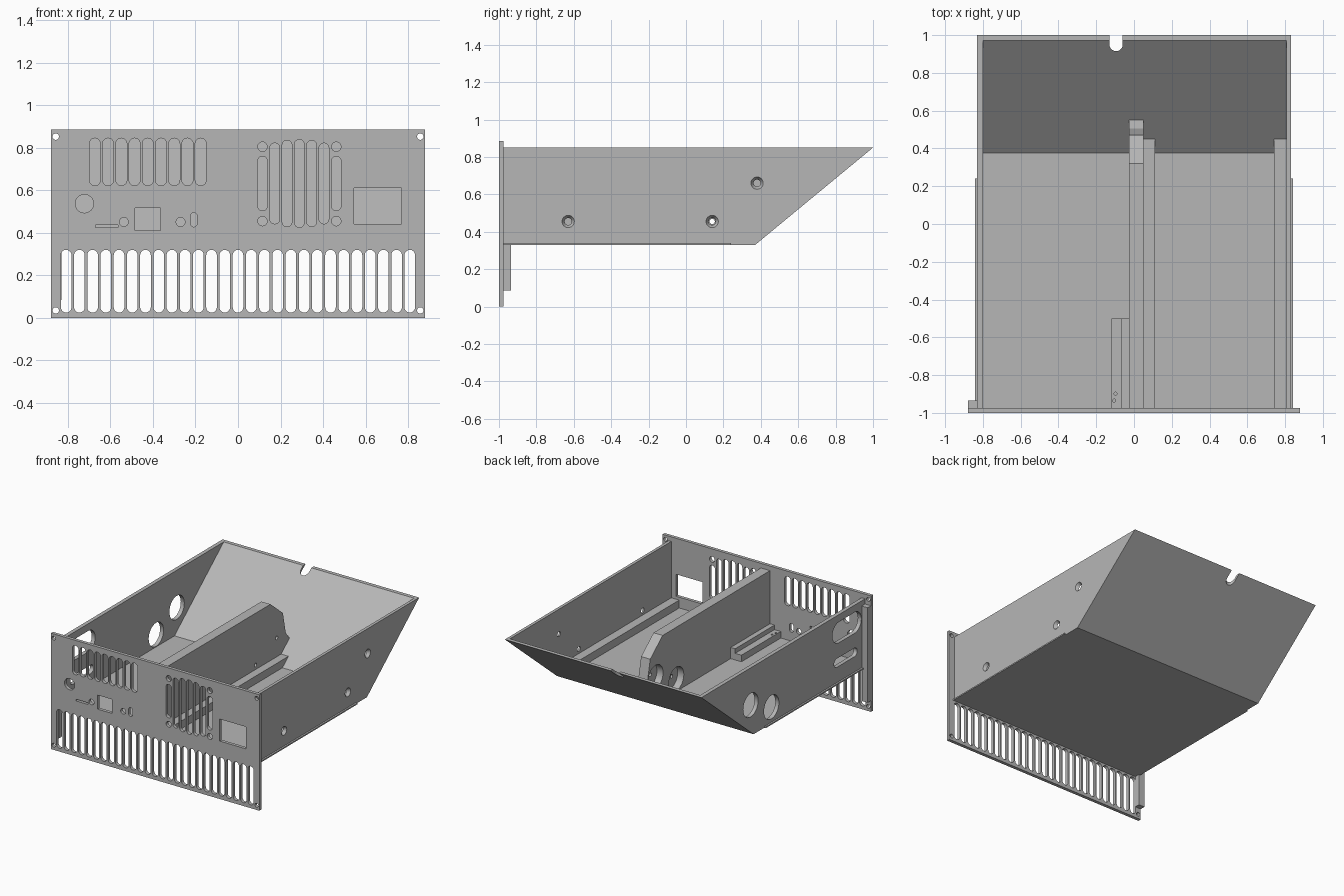
import bpy, bmesh
from math import sin, cos, pi, radians
from mathutils import Vector

if "Cube" in bpy.data.objects:
    bpy.data.objects.remove(bpy.data.objects["Cube"])

GREY = (0.47, 0.47, 0.47, 1)
metal = bpy.data.materials.new("plain grey")
metal.use_nodes = True
metal.diffuse_color = GREY
metal.node_tree.nodes["Principled BSDF"].inputs["Base Color"].default_value = GREY


# --- outlines ---
def rect(x0, x1, y0, y1):
    return [(x0, y0), (x1, y0), (x1, y1), (x0, y1)]


def circle(x, y, r, n=32):
    return [(x + r * cos(2 * pi * i / n), y + r * sin(2 * pi * i / n)) for i in range(n)]


def slot(x, y0, y1, r, n=10):
    """Upright slot with round ends."""
    top = [(x + r * cos(pi * i / n), y1 - r + r * sin(pi * i / n)) for i in range(n + 1)]
    low = [(x - r * cos(pi * i / n), y0 + r - r * sin(pi * i / n)) for i in range(n + 1)]
    return top + low


def flat_slot(x0, x1, y, r):
    return [(b, a) for a, b in slot(y, x0, x1, r)]


# --- solids ---
def place(axis, p, d):
    return {"x": (d, p[0], p[1]), "y": (p[0], d, p[1]), "z": (p[0], p[1], d)}[axis]


def prisms(name, axis, a, b, outlines, taper=1.0):
    """One object of outlines extruded from a to b along an axis."""
    bm = bmesh.new()
    for pts in outlines:
        mid = sum((Vector(p) for p in pts), Vector((0, 0))) / len(pts)
        v0 = [bm.verts.new(place(axis, p, a)) for p in pts]
        v1 = [bm.verts.new(place(axis, mid + (Vector(p) - mid) * taper, b)) for p in pts]
        bm.faces.new(v0)
        bm.faces.new(v1[::-1])
        for i in range(len(pts)):
            j = (i + 1) % len(pts)
            bm.faces.new((v0[j], v0[i], v1[i], v1[j]))
    bmesh.ops.recalc_face_normals(bm, faces=bm.faces)
    mesh = bpy.data.meshes.new(name)
    bm.to_mesh(mesh)
    bm.free()
    mesh.materials.append(metal)
    ob = bpy.data.objects.new(name, mesh)
    bpy.context.scene.collection.objects.link(ob)
    return ob


def cut(ob, axis, a, b, outlines, taper=1.0):
    """Subtract extruded outlines and bake the result."""
    tool = prisms("cutter", axis, a, b, outlines, taper)
    tool.hide_render = True
    mod = ob.modifiers.new("cut", "BOOLEAN")
    mod.operation, mod.solver, mod.object = "DIFFERENCE", "EXACT", tool
    graph = bpy.context.evaluated_depsgraph_get()
    baked = bpy.data.meshes.new_from_object(ob.evaluated_get(graph))
    ob.modifiers.clear()
    ob.data = baked
    bpy.data.objects.remove(tool)


# --- front panel with vents and port openings ---
panel = prisms("front_panel", "y", -1, -0.975, [rect(-0.88, 0.88, 0, 0.885)])
openings = [slot(-0.808 + 0.06215 * i, 0.025, 0.32, 0.025) for i in range(27)]
openings += [slot(-0.673 + 0.0622 * i, 0.622, 0.845, 0.026) for i in range(9)]
half_heights = (0.128, 0.19, 0.203, 0.207, 0.203, 0.19, 0.128)
openings += [slot(0.115 + 0.0578 * i, 0.632 - h, 0.632 + h, 0.023)
             for i, h in enumerate(half_heights)]
openings += [circle(x, z, 0.022) for x in (0.115, 0.462) for z in (0.455, 0.805)]
openings += [circle(x, z, 0.015) for x in (-0.857, 0.857) for z in (0.035, 0.852)]
openings += [circle(-0.722, 0.537, 0.043), circle(-0.537, 0.451, 0.021),
             circle(-0.27, 0.451, 0.021), slot(-0.208, 0.428, 0.495, 0.016),
             rect(-0.67, -0.565, 0.424, 0.437), rect(-0.485, -0.365, 0.41, 0.517),
             rect(0.545, 0.768, 0.442, 0.61)]
cut(panel, "y", -1.1, -0.9, openings)

# --- open tray with a sloping back ---
tray = prisms("tray", "x", -0.83, 0.83,
              [[(-0.975, 0.33), (0.37, 0.33), (1, 0.85), (-0.975, 0.85)]])
cut(tray, "x", -0.8, 0.807,
    [[(-1.1, 0.36), (0.376, 0.36), (1.092, 0.95), (-1.1, 0.95)]])
notch = [(x - 0.095, y + 0.95) for x, y in slot(0, -0.035, 0.2, 0.035)]
cut(tray, "z", 0.5, 1, [notch])
access = [circle(0.405, 0.565, 0.09), circle(0.155, 0.455, 0.09)]
cut(tray, "x", -0.9, -0.75, access + [
    flat_slot(-0.93, -0.58, 0.715, 0.08), flat_slot(-0.88, -0.6, 0.49, 0.033)])
cut(tray, "x", 0.835, 0.797, [
    circle(-0.63, 0.455, 0.036), circle(0.14, 0.455, 0.036),
    circle(0.38, 0.66, 0.036)], taper=0.35)

# --- thin flanges along the bottom edges ---
for side, name in ((-1, "right_flange"), (1, "left_flange")):
    prisms(name, "z", 0.33, 0.34,
           [rect(*sorted((side * 0.83, side * 0.843)), -0.975, 0.24)])

# --- post behind the panel edge ---
prisms("corner_post", "z", 0.085, 0.81, [rect(-0.88, -0.83, -0.975, -0.935)])

# --- central divider with screw pockets ---
divider = prisms("divider", "x", -0.027, 0.05, [[
    (-0.975, 0.36), (0.376, 0.36), (0.55, 0.504), (0.505, 0.56),
    (0.47, 0.726), (0.32, 0.85), (-0.975, 0.85)]])
cut(divider, "x", -0.1, 0.025, access)
cut(divider, "x", -0.1, 0.1, [circle(0.14, 0.455, 0.014), circle(0.395, 0.565, 0.014)])

# --- low rails running to the sloping back ---
for name, x0, x1 in (("middle_rail", 0.05, 0.112), ("side_rail", 0.74, 0.807)):
    prisms(name, "x", x0, x1,
           [[(-0.975, 0.36), (0.376, 0.36), (0.449, 0.42), (-0.975, 0.42)]])

# --- stepped support beside the divider ---
step = prisms("stepped_support", "y", -0.975, -0.5, [[
    (-0.118, 0.36), (-0.027, 0.36), (-0.027, 0.445),
    (-0.065, 0.445), (-0.065, 0.41), (-0.118, 0.41)]])
cut(step, "z", 0.38, 0.5, [circle(-0.105, -0.935, 0.008, 16), circle(-0.098, -0.898, 0.008, 16)])

# --- smooth the round cuts, keep edges sharp ---
bpy.ops.object.select_all(action="DESELECT")
for ob in (panel, tray, divider):
    ob.select_set(True)
bpy.context.view_layer.objects.active = panel
bpy.ops.object.shade_smooth_by_angle(angle=radians(25))
